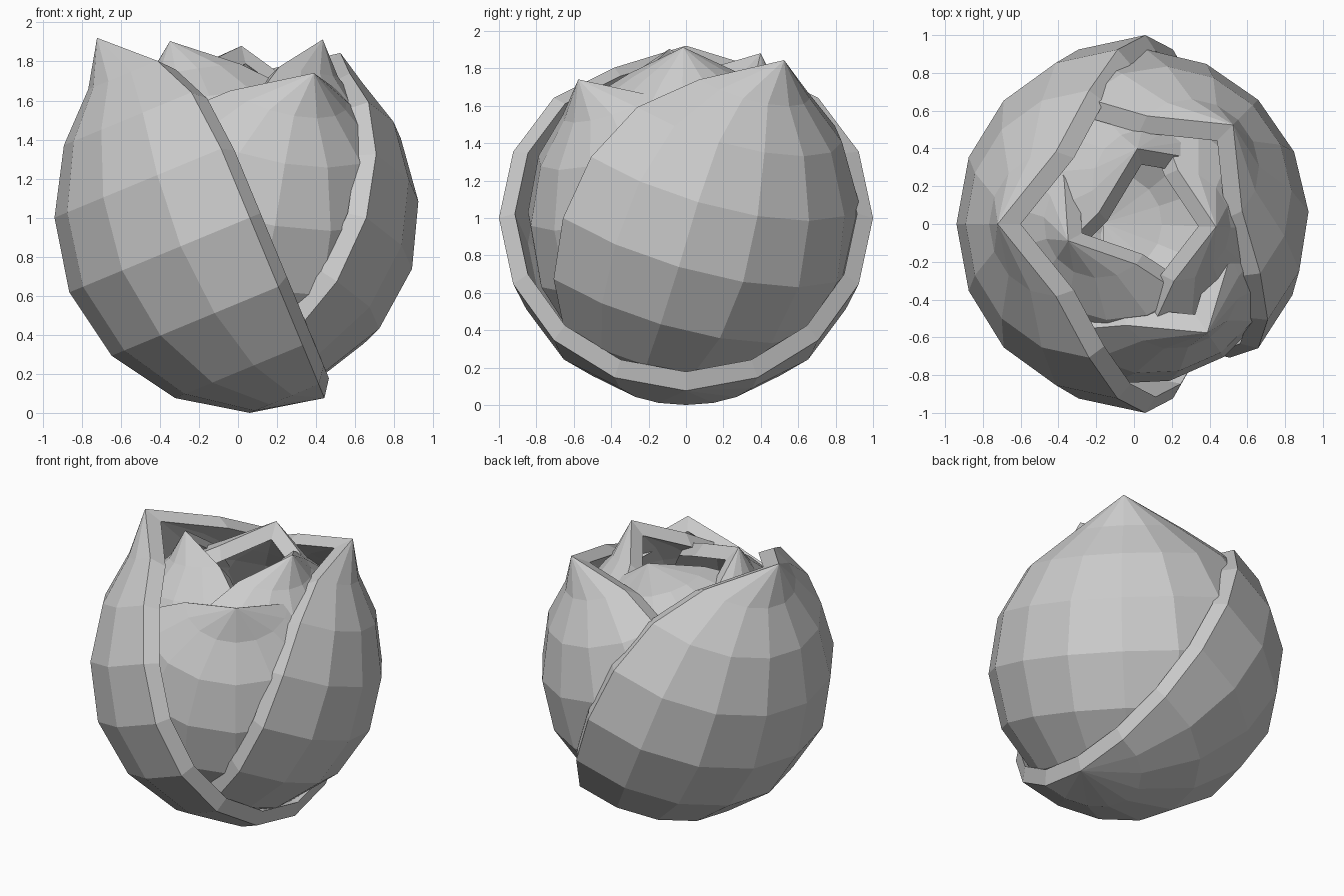
import bpy, bmesh
from math import sin, cos, pi, radians
from mathutils import Matrix, Vector

if "Cube" in bpy.data.objects:
    bpy.data.objects.remove(bpy.data.objects["Cube"])

N = 8  # rings and longitude steps of a half sphere


def petal(name, azimuth, radius, tilt, roll, offset, height):
    """Half-sphere shell with its upper pole pulled outward into a tip."""
    bm = bmesh.new()

    def shell(scale, rim_shift):
        rows = []
        for i in range(N + 1):
            a = pi * i / N
            dx = (0.37, 0.13, 0.03)[i] if i < 3 else 0
            dz = 0.15 if i == 0 else 0
            row = []
            pole = i in (0, N)
            for j in range(1 if pole else N + 1):
                b = -pi / 2 + pi * j / N
                rim = pole or j in (0, N)
                co = Vector((sin(a) * cos(b) + dx, sin(a) * sin(b), cos(a) + dz))
                if pole:
                    co.x, co.y = dx, 0
                co *= scale
                if rim:
                    co.x -= rim_shift
                row.append(bm.verts.new(co * radius))
            rows.append(row)
        for i in range(N):
            r, s = rows[i], rows[i + 1]
            for j in range(N):
                if i == 0:
                    bm.faces.new((r[0], s[j], s[j + 1]))
                elif i == N - 1:
                    bm.faces.new((r[j], s[0], r[j + 1]))
                else:
                    bm.faces.new((r[j], s[j], s[j + 1], r[j + 1]))
        # closed loop around the open edge
        return [r[0] for r in rows] + [r[-1] for r in rows[-2:0:-1]]

    outer = shell(1.0, 0.0)
    inner = shell(1 - 0.085 / radius, 0.06)
    for k in range(len(outer)):
        m = (k + 1) % len(outer)
        bm.faces.new((outer[k], outer[m], inner[m], inner[k]))
    bmesh.ops.recalc_face_normals(bm, faces=bm.faces)

    place = (Matrix.Translation((0, 0, height))
             @ Matrix.Rotation(radians(azimuth), 4, 'Z')
             @ Matrix.Translation((offset, 0, 0))
             @ Matrix.Rotation(radians(roll), 4, 'X')
             @ Matrix.Rotation(radians(tilt), 4, 'Y'))
    bm.transform(place)
    mesh = bpy.data.meshes.new(name)
    bm.to_mesh(mesh)
    bm.free()
    obj = bpy.data.objects.new(name, mesh)
    bpy.context.collection.objects.link(obj)


# three open outer petals: name, azimuth, radius, tilt, roll, offset, height
petal("outer_petal_left", 180, 1.00, 22.5, 0, -0.06, 1.00)
petal("outer_petal_back_right", 45, 0.93, 23.5, 0, 0.0, 1.00)
petal("outer_petal_front", -56, 0.87, 25, 0, -0.02, 0.97)

# three upright inner petals
petal("inner_petal_back", 118, 0.80, 3, 13, 0.0, 1.00)
petal("inner_petal_left", 220, 0.79, 2, 10, 0.0, 1.02)
petal("inner_petal_right", -2, 0.77, 10, 0, 0.0, 1.09)
